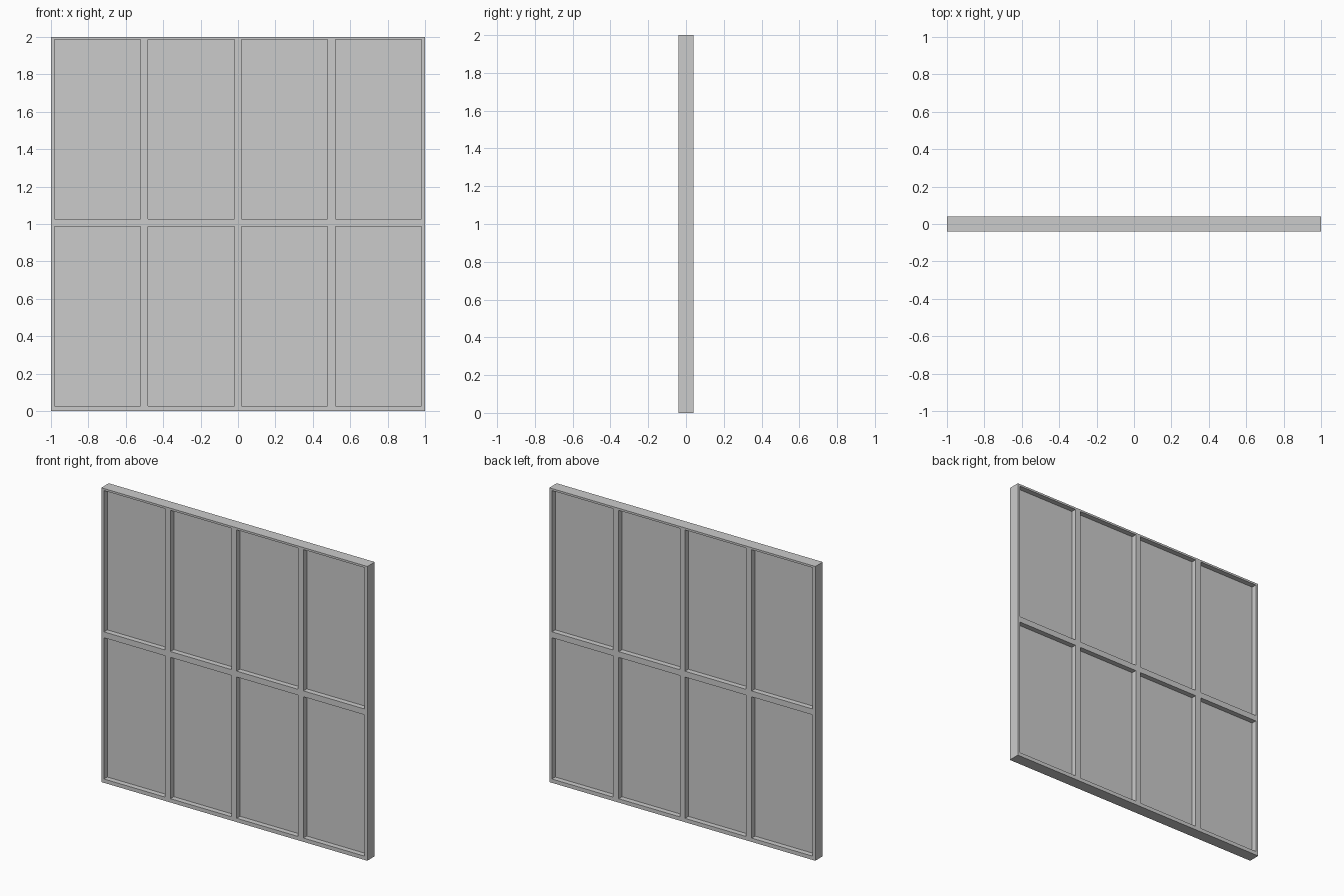
import bpy, bmesh
from mathutils import Vector

if "Cube" in bpy.data.objects:
    bpy.data.objects.remove(bpy.data.objects["Cube"])

DEPTH = 0.08
PANE = 0.008
# Bar edges across and up: even intervals are bars, odd intervals are panes
XS = [-1, -0.98, -0.522, -0.48, -0.02, 0.018, 0.478, 0.52, 0.98, 1]
ZS = [0, 0.026, 0.986, 1.026, 1.986, 2]


def make_object(name, bm):
    bmesh.ops.recalc_face_normals(bm, faces=bm.faces)
    mesh = bpy.data.meshes.new(name)
    bm.to_mesh(mesh)
    bm.free()
    obj = bpy.data.objects.new(name, mesh)
    bpy.context.collection.objects.link(obj)
    return obj


# Window frame: flat lattice with pane openings, extruded through its depth
bm = bmesh.new()
grid = [[bm.verts.new((x, -DEPTH / 2, z)) for z in ZS] for x in XS]
for i in range(len(XS) - 1):
    for j in range(len(ZS) - 1):
        if i % 2 and j % 2:
            continue
        bm.faces.new((grid[i][j], grid[i + 1][j], grid[i + 1][j + 1], grid[i][j + 1]))
ext = bmesh.ops.extrude_face_region(bm, geom=bm.faces[:], use_keep_orig=True)
back = [g for g in ext["geom"] if isinstance(g, bmesh.types.BMVert)]
bmesh.ops.translate(bm, verts=back, vec=Vector((0, DEPTH, 0)))
make_object("window_frame", bm)

# Glass panes: thin sheets set midway in each opening
for j in range(1, len(ZS) - 1, 2):
    for i in range(1, len(XS) - 1, 2):
        x0, x1, z0, z1 = XS[i], XS[i + 1], ZS[j], ZS[j + 1]
        bm = bmesh.new()
        bmesh.ops.create_cube(bm, size=1)
        bmesh.ops.scale(bm, verts=bm.verts, vec=(x1 - x0, PANE, z1 - z0))
        bmesh.ops.translate(bm, verts=bm.verts, vec=((x0 + x1) / 2, 0, (z0 + z1) / 2))
        make_object(f"glass_pane_{j // 2 + 1}_{i // 2 + 1}", bm)
